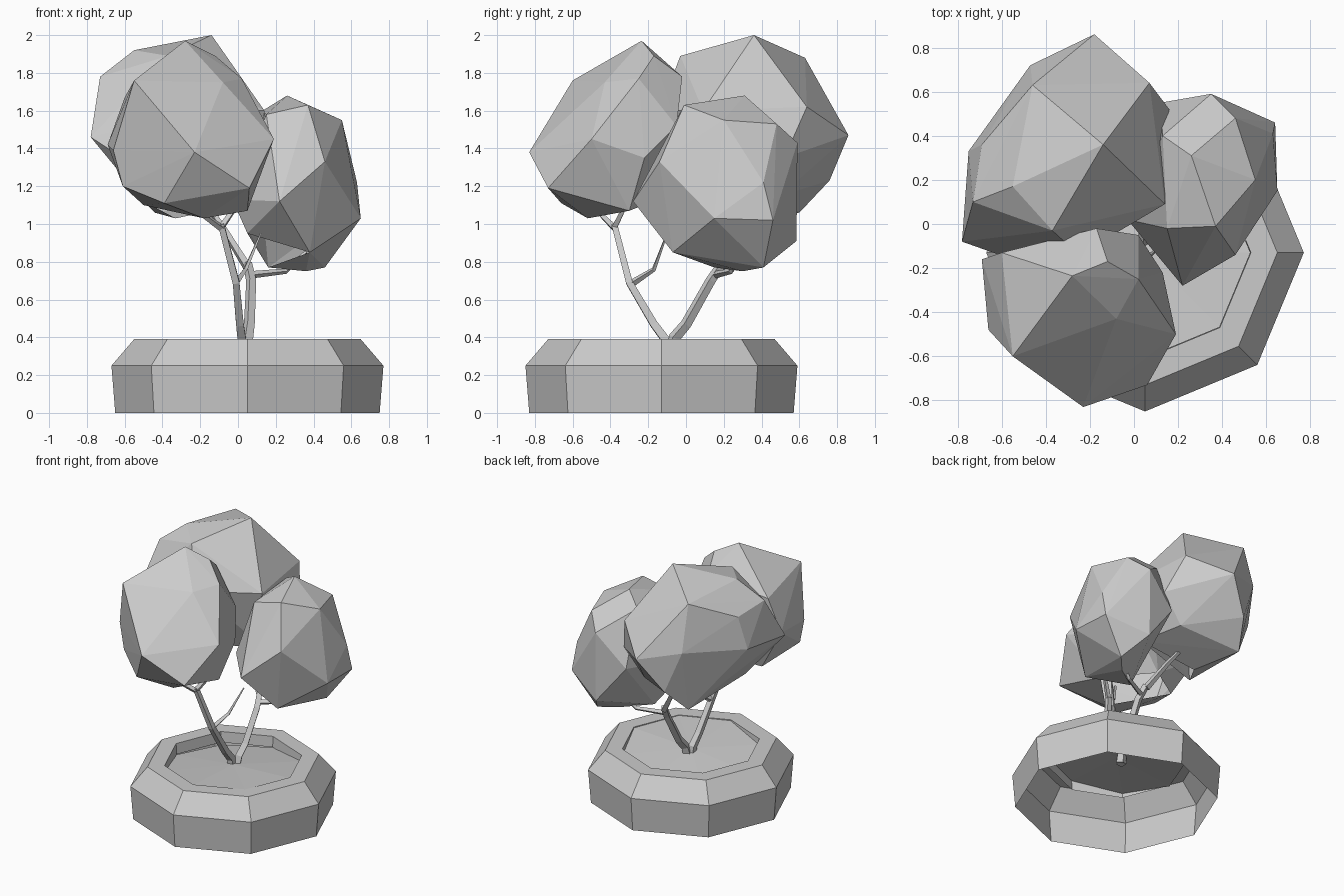
import bpy
import bmesh
from math import cos, sin, pi
from mathutils import Vector

if "Cube" in bpy.data.objects:
    bpy.data.objects.remove(bpy.data.objects["Cube"], do_unlink=True)

SIDES = 8
CENTER = (0.05, -0.13)
FORK = Vector((0.02, 0, 0.6))

# One plain grey for everything
grey = bpy.data.materials.new("plain_grey")
grey.use_nodes = True
color = (0.6, 0.6, 0.6, 1)
grey.diffuse_color = color
grey.node_tree.nodes["Principled BSDF"].inputs["Base Color"].default_value = color


def finish(name, bm):
    """Turn a bmesh into a flat shaded grey object."""
    mesh = bpy.data.meshes.new(name)
    bm.to_mesh(mesh)
    bm.free()
    mesh.materials.append(grey)
    obj = bpy.data.objects.new(name, mesh)
    bpy.context.collection.objects.link(obj)
    return obj


def ring(bm, radius, height):
    cx, cy = CENTER
    angles = [2 * pi * i / SIDES for i in range(SIDES)]
    return [bm.verts.new((cx + radius * cos(a), cy + radius * sin(a), height))
            for a in angles]


def planter(name, profile):
    """Open octagonal shell swept from a radius and height profile."""
    bm = bmesh.new()
    rings = [ring(bm, r, z) for r, z in profile]
    for low, high in zip(rings, rings[1:]):
        for i in range(SIDES):
            j = (i + 1) % SIDES
            bm.faces.new((low[i], low[j], high[j], high[i]))
    return finish(name, bm)


def soil(name, radius, edge, peak, tilt, limit):
    """Shallow mound closing the planter, banked up to the rim at the front left."""
    bm = bmesh.new()
    rim = ring(bm, radius, edge)
    for i, v in enumerate(rim):
        v.co.z = min(limit, edge + tilt * cos(2 * pi * i / SIDES + pi / 4))
    top = bm.verts.new((*CENTER, peak))
    for i in range(SIDES):
        bm.faces.new((rim[i], rim[(i + 1) % SIDES], top))
    return finish(name, bm)


def branch(name, points, start, end):
    """Square tapering limb along a path."""
    curve = bpy.data.curves.new(name, "CURVE")
    curve.dimensions = "3D"
    curve.bevel_depth = 1
    curve.bevel_resolution = 0
    curve.use_fill_caps = True
    spline = curve.splines.new("POLY")
    spline.points.add(len(points) - 1)
    for i, (p, co) in enumerate(zip(spline.points, points)):
        p.co = (*co, 1)
        p.radius = start + (end - start) * i / (len(points) - 1)
    temp = bpy.data.objects.new(name + "_path", curve)
    bpy.context.collection.objects.link(temp)
    bpy.context.view_layer.update()
    graph = bpy.context.evaluated_depsgraph_get()
    bm = bmesh.new()
    bm.from_mesh(bpy.data.meshes.new_from_object(temp.evaluated_get(graph)))
    bpy.data.objects.remove(temp, do_unlink=True)
    for f in bm.faces:
        f.smooth = False
    return finish(name, bm)


def foliage(name, corners):
    """Faceted leaf shell: the hull of its corners, left open towards the fork."""
    bm = bmesh.new()
    for co in corners:
        bm.verts.new(co)
    bmesh.ops.convex_hull(bm, input=bm.verts)
    loose = [v for v in bm.verts if not v.link_faces]
    bmesh.ops.delete(bm, geom=loose, context="VERTS")
    bmesh.ops.recalc_face_normals(bm, faces=bm.faces)
    inner = [f for f in bm.faces
             if f.normal.dot((FORK - f.calc_center_median()).normalized()) > 0.8]
    bmesh.ops.delete(bm, geom=inner, context="FACES")
    return finish(name, bm)


# Planter and soil
planter("planter", [(.7, 0), (.72, .25), (.6, .39), (.48, .39), (.475, .31)])
soil("soil", .478, .345, .36, .055, .387)

# Front trunk with its fork and twig
branch("front_trunk", [(.03, -.1, .3), (.02, -.11, .39), (.01, -.17, .47),
                       (-.01, -.3, .69), (-.09, -.38, 1)], .035, .022)
branch("front_fork_right", [(-.09, -.38, .98), (-.2, -.46, 1.06), (-.25, -.5, 1.2)], .02, .01)
branch("front_fork_left", [(-.09, -.38, .98), (-.02, -.33, 1.08), (0, -.3, 1.2)], .02, .01)
branch("front_twig", [(-.01, -.28, .69), (.04, -.17, .76), (.12, -.1, .95)], .02, .005)

# Rear trunk with its limbs to the other two leaf masses
branch("rear_trunk", [(.04, -.09, .3), (.05, -.06, .4), (.06, 0, .47),
                      (.07, .13, .7), (.05, .19, .79)], .035, .025)
branch("side_limb", [(.06, .15, .73), (.25, .24, .75), (.36, .28, .85)], .02, .01)
branch("rear_limb", [(.05, .19, .77), (-.08, .26, .98), (-.2, .32, 1.15)], .025, .012)

# Leaf masses
foliage("front_foliage", [
    (-.28, -.235, 1.97), (-.17, -.02, 1.78), (-.12, -.17, 1.89), (.02, -.25, 1.77),
    (.02, -.05, 1.52), (.19, -.5, 1.45), (-.23, -.83, 1.38), (-.55, -.6, 1.76),
    (-.08, -.43, 1.75), (-.18, -.52, 1.03), (-.39, -.66, 1.11), (.06, -.73, 1.19),
    (-.69, -.16, 1.42), (-.66, -.48, 1.39), (-.61, -.5, 1.2), (-.6, -.13, 1.67),
    (.13, -.22, 1.35), (.05, -.3, 1.07), (-.3, -.1, 1.15), (-.5, -.2, 1.1)])
foliage("rear_foliage", [
    (-.14, .36, 2), (-.18, .86, 1.47), (-.46, .63, 1.88), (-.55, .17, 1.92),
    (-.37, -.03, 1.89), (-.25, -.14, 1.6), (.14, .09, 1.6), (.07, .64, 1.62),
    (.16, .52, 1.35), (-.47, .72, 1.54), (-.69, .36, 1.74), (-.75, .33, 1.5),
    (-.73, .1, 1.78), (-.78, -.08, 1.46), (-.61, -.14, 1.35), (-.35, .76, 1.23),
    (-.44, .6, 1.06), (-.33, .25, 1.03), (0, .5, 1.15), (.1, .2, 1.12),
    (-.5, 0, 1.12), (-.6, .35, 1.27)])
foliage("left_foliage", [
    (.26, .31, 1.68), (.37, -.01, 1.63), (.55, .2, 1.55), (.46, .48, 1.53),
    (.13, .4, 1.6), (.15, -.02, 1.58), (.63, .41, 1.22), (.65, .15, 1.03),
    (.22, -.28, 1.12), (.46, -.14, 1.33), (.35, .59, 1.43), (.35, .585, .91),
    (.46, .41, .77), (.36, .3, .75), (.16, .15, .77), (.38, -.07, .85),
    (-.03, .02, 1.13), (.05, 0, .95), (.12, .55, 1.2), (.64, .46, 1.02)])
